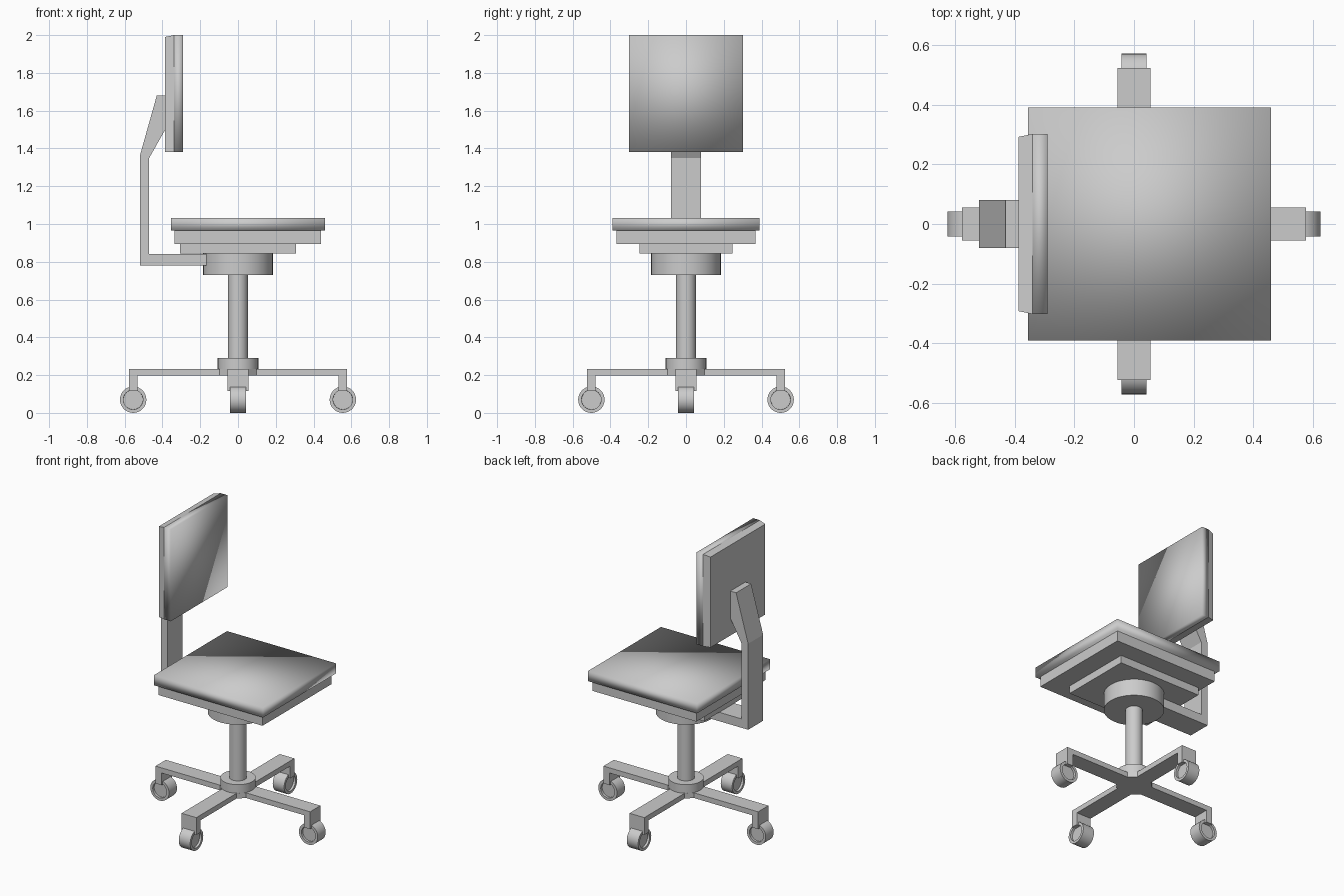
import bpy, bmesh
from math import radians, pi, cos, sin
from mathutils import Matrix, Vector

default = bpy.data.objects.get("Cube")
if default:
    bpy.data.objects.remove(default)

grey = bpy.data.materials.new("plain_grey")
grey.use_nodes = True
colour = (0.6, 0.6, 0.6, 1)
grey.diffuse_color = colour
grey.node_tree.nodes["Principled BSDF"].inputs["Base Color"].default_value = colour


def finish(name, bm, smooth=False, keep_sharp=True):
    bmesh.ops.recalc_face_normals(bm, faces=bm.faces)
    mesh = bpy.data.meshes.new(name)
    bm.to_mesh(mesh)
    bm.free()
    mesh.materials.append(grey)
    for p in mesh.polygons:
        p.use_smooth = smooth
    if smooth and keep_sharp:
        mesh.set_sharp_from_angle(angle=radians(35))
    obj = bpy.data.objects.new(name, mesh)
    bpy.context.collection.objects.link(obj)
    return obj


def box_mesh(low, high):
    bm = bmesh.new()
    bmesh.ops.create_cube(bm, size=1)
    low, high = Vector(low), Vector(high)
    for v in bm.verts:
        v.co = (low + high) / 2 + v.co * (high - low)
    return bm


def box(name, low, high, soft=False):
    return finish(name, box_mesh(low, high), soft, keep_sharp=False)


def prism(name, points, offset):
    """Close a flat outline and push it along the offset."""
    bm = bmesh.new()
    face = bm.faces.new([bm.verts.new(p) for p in points])
    new = bmesh.ops.extrude_face_region(bm, geom=[face])["geom"]
    verts = [g for g in new if isinstance(g, bmesh.types.BMVert)]
    bmesh.ops.translate(bm, verts=verts, vec=offset)
    return finish(name, bm)


def cylinder(name, radius, bottom, top):
    bm = bmesh.new()
    bmesh.ops.create_cone(bm, cap_ends=True, segments=32, radius1=radius, radius2=radius,
                          depth=top - bottom, matrix=Matrix.Translation((0, 0, (bottom + top) / 2)))
    return finish(name, bm, True)


# Seat: soft cushion over two stepped plates
box("seat_cushion", (-0.355, -0.39, 0.965), (0.46, 0.39, 1.032), soft=True)
box("seat_plate", (-0.335, -0.367, 0.895), (0.44, 0.367, 0.965))
box("seat_mount", (-0.308, -0.245, 0.843), (0.308, 0.245, 0.895))

# Central column
cylinder("swivel_hub", 0.185, 0.73, 0.843)
cylinder("column", 0.053, 0.21, 0.735)
cylinder("base_collar", 0.108, 0.232, 0.29)

# Bent arm carrying the backrest
arm = [(-0.1, 0.78), (-0.52, 0.78), (-0.52, 1.36), (-0.43, 1.68), (-0.385, 1.68),
       (-0.385, 1.5), (-0.47, 1.35), (-0.47, 0.84), (-0.1, 0.84)]
prism("back_arm", [(x, -0.08, z) for x, z in arm], (0, 0.16, 0))

# Backrest: soft front pad and a slightly tapered back panel
box("backrest_pad", (-0.34, -0.302, 1.38), (-0.29, 0.302, 2.0), soft=True)
bm = box_mesh((-0.387, -0.302, 1.38), (-0.34, 0.302, 2.0))
for v in bm.verts:
    if v.co.x < -0.36:
        v.co.y *= 0.967
        if v.co.z > 1.5:
            v.co.z -= 0.01
finish("backrest_panel", bm)

# Four-legged base as one cross with chamfered inner corners
half, inner = 0.055, 0.097
reach = [0.577, 0.523, 0.577, 0.523]
outline = []
for i, length in enumerate(reach):
    turn = Matrix.Rotation(i * pi / 2, 3, "Z")
    for x, y in ((inner, -half), (length, -half), (length, half), (inner, half)):
        outline.append(turn @ Vector((x, y, 0.197)))
prism("base_cross", outline, (0, 0, 0.035))

# Drop brackets and casters at the leg ends
names = ["left", "back", "right", "front"]
for i, (side, length) in enumerate(zip(names, reach)):
    turn = Matrix.Rotation(i * pi / 2, 4, "Z")
    bracket = box(side + "_bracket", (length - 0.045, -half, 0.115), (length, half, 0.2))
    bracket.data.transform(turn)

    bm = bmesh.new()
    bmesh.ops.create_cone(bm, cap_ends=True, segments=32, radius1=0.07, radius2=0.07, depth=0.085)
    caps = [f for f in bm.faces if len(f.verts) > 4]
    bmesh.ops.inset_individual(bm, faces=caps, thickness=0.018, depth=0)
    bmesh.ops.inset_individual(bm, faces=caps, thickness=0.0005, depth=-0.015)
    place = turn @ Matrix.Translation((length - 0.022, 0, 0.07)) @ Matrix.Rotation(pi / 2, 4, "X")
    bmesh.ops.transform(bm, matrix=place, verts=bm.verts)
    finish(side + "_caster", bm, True)
